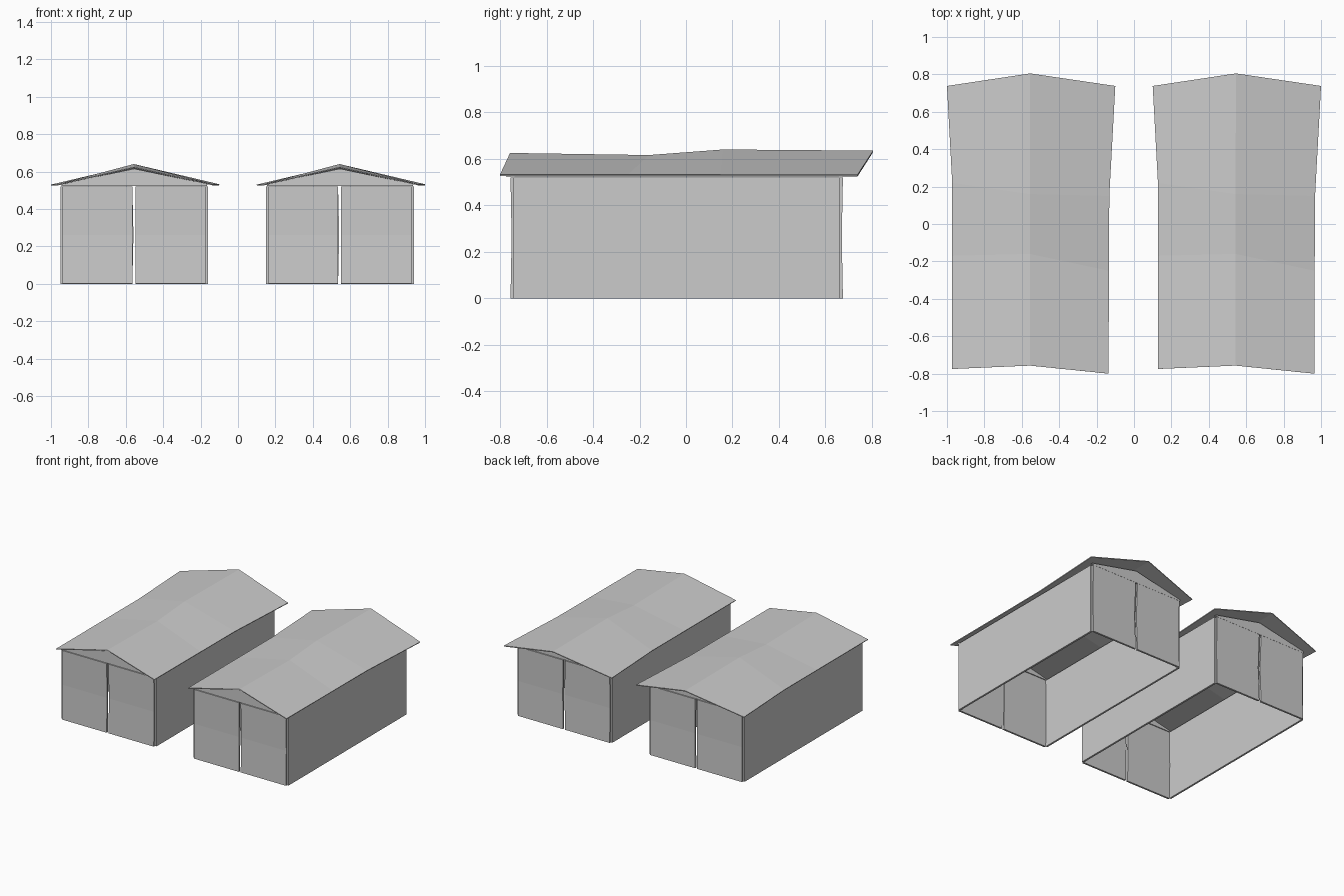
import bpy
import bmesh

if "Cube" in bpy.data.objects:
    bpy.data.objects.remove(bpy.data.objects["Cube"])


def sheet(name, rows, thickness, offset, dx):
    """Thin flat-shaded sheet skinned through rows of points."""
    bm = bmesh.new()
    grid = [[bm.verts.new((x + dx, y, z)) for x, y, z in row] for row in rows]
    for a, b in zip(grid, grid[1:]):
        for i in range(len(a) - 1):
            bm.faces.new((a[i], a[i + 1], b[i + 1], b[i]))
    mesh = bpy.data.meshes.new(name)
    bm.to_mesh(mesh)
    bm.free()
    ob = bpy.data.objects.new(name, mesh)
    bpy.context.collection.objects.link(ob)
    mod = ob.modifiers.new("thickness", 'SOLIDIFY')
    mod.thickness, mod.offset = thickness, offset
    return ob


def gable(name, y0, y1, dx):
    """Triangular prism closing the roof end."""
    tri = [(-0.945, 0.523), (-0.165, 0.523), (-0.165, 0.533), (-0.555, 0.615), (-0.945, 0.533)]
    bm = bmesh.new()
    face = bm.faces.new([bm.verts.new((x + dx, y0, z)) for x, z in tri])
    ext = bmesh.ops.extrude_face_region(bm, geom=[face])
    new = [v for v in ext["geom"] if isinstance(v, bmesh.types.BMVert)]
    bmesh.ops.translate(bm, verts=new, vec=(0, y1 - y0, 0))
    bmesh.ops.recalc_face_normals(bm, faces=bm.faces)
    mesh = bpy.data.meshes.new(name)
    bm.to_mesh(mesh)
    bm.free()
    bpy.context.collection.objects.link(bpy.data.objects.new(name, mesh))


# roof cross-sections, front to back: left eave, ridge, right eave
ROOF = [
    [(-0.972, -0.775, 0.530), (-0.557, -0.757, 0.625), (-0.136, -0.800, 0.532)],
    [(-0.972, -0.170, 0.530), (-0.557, -0.160, 0.616), (-0.134, -0.250, 0.532)],
    [(-0.972, 0.220, 0.530), (-0.557, 0.160, 0.640), (-0.132, 0.150, 0.532)],
    [(-1.000, 0.738, 0.530), (-0.555, 0.805, 0.635), (-0.100, 0.738, 0.532)],
]
T = 0.014       # panel thickness
TOP = 0.52      # wall height

for side, dx in (("left", 0.0), ("right", 1.10)):
    # folded roof
    sheet(side + "_roof", ROOF, 0.006, -1, dx)

    # long side walls
    for tag, x in (("outer", -0.943), ("inner", -0.167)):
        rows = [[(x, -0.741, z), (x, 0.661, z)] for z in (0, TOP)]
        sheet(f"{side}_{tag}_wall", rows, T, 0, dx)

    # end panels in pairs, slightly bowed at mid height
    for tag, y, bow, kink in (("front", -0.748, 0.005, 0.0), ("back", 0.668, -0.005, 0.006)):
        for half, xa, xb in (("a", -0.937, -0.565), ("b", -0.549, -0.173)):
            ka, kb = (0, kink) if half == "a" else (kink, 0)
            rows = [[(xa, y, 0), (xb, y, 0)],
                    [(xa + ka, y + bow, TOP / 2), (xb + kb, y + bow, TOP / 2)],
                    [(xa, y, TOP), (xb, y, TOP)]]
            sheet(f"{side}_{tag}_panel_{half}", rows, T, 0, dx)

    # gable ends
    gable(side + "_front_gable", -0.752, -0.738, dx)
    gable(side + "_back_gable", 0.658, 0.672, dx)
